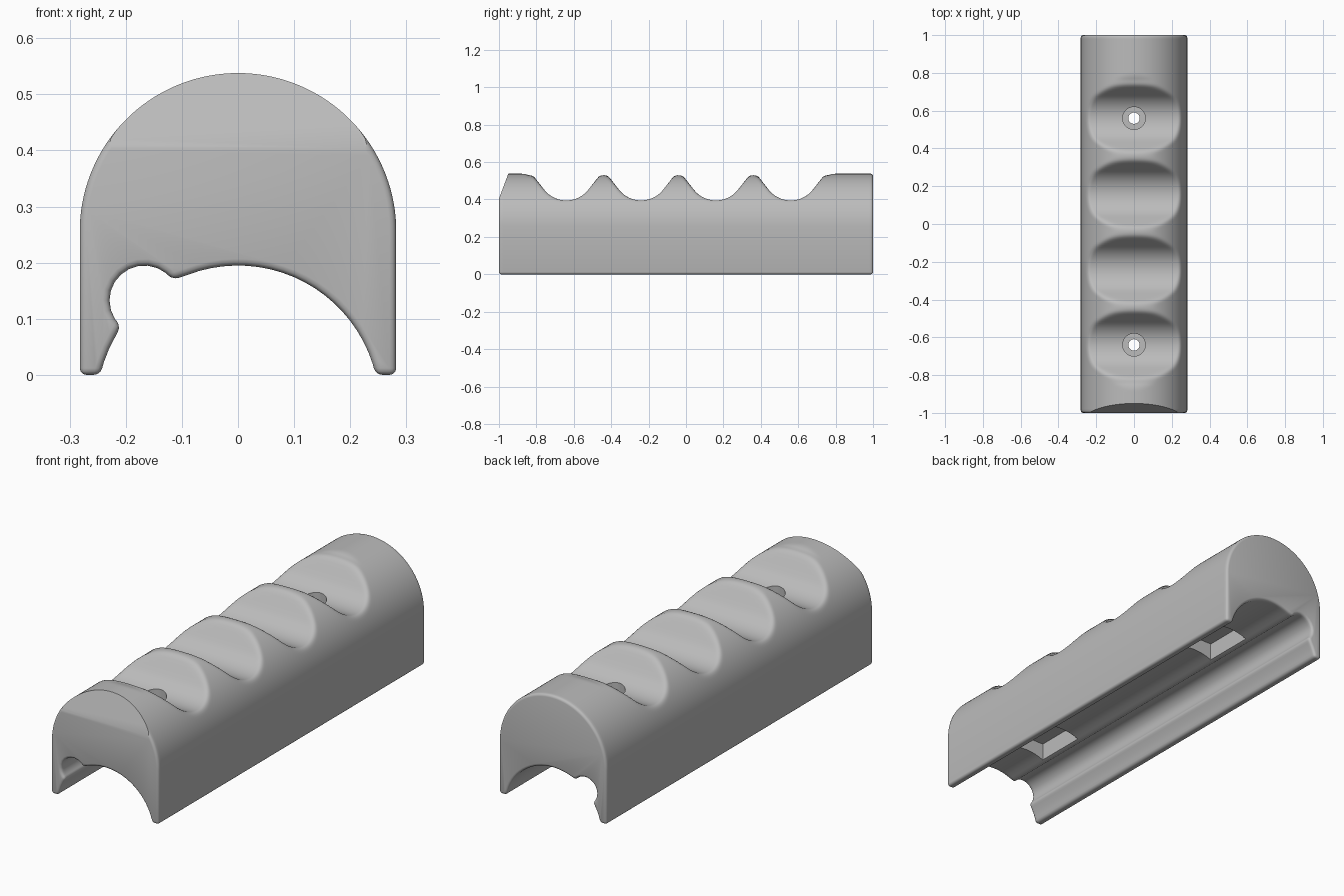
import bpy, bmesh, math
from mathutils import Vector

if "Cube" in bpy.data.objects:
    bpy.data.objects.remove(bpy.data.objects["Cube"], do_unlink=True)

HALF = 0.282      # half width and radius of the rounded top
SHOULDER = 0.256  # height where the sides become round
VALLEYS = [-0.64, -0.24, 0.16, 0.56]

grey = bpy.data.materials.new("plain grey")
grey.use_nodes = True
colour = (0.5, 0.5, 0.5, 1)
grey.diffuse_color = colour
grey.node_tree.nodes["Principled BSDF"].inputs["Base Color"].default_value = colour


def arc(cx, cz, r, start, end, steps):
    angles = [math.radians(start + (end - start) * i / steps) for i in range(steps + 1)]
    return [(cx + r * math.cos(a), cz + r * math.sin(a)) for a in angles]


def scallop_height(y):
    """Finger groove: round floor, straight flank, small round crest."""
    valley = min(VALLEYS, key=lambda v: abs(v - y))
    o = abs(y - valley)
    floor_r, crest_r, t = 0.15, 0.04, math.radians(52)
    flank = floor_r * math.sin(t)
    crest = 0.2 - crest_r * math.sin(t)
    z = 0.395
    if o < flank:
        return z + floor_r - math.sqrt(floor_r ** 2 - o * o)
    z += floor_r * (1 - math.cos(t))
    if o < crest:
        return z + (o - flank) * math.tan(t)
    z += (crest - flank) * math.tan(t)
    if o < 0.2:
        drop = math.sqrt(crest_r ** 2 - (0.2 - o) ** 2) - crest_r * math.cos(t)
        return z + drop
    return z + crest_r * (1 - math.cos(t)) + (o - 0.2) * 0.6


def soft_min(a, b, k=0.02):
    h = max(k - abs(a - b), 0) / k
    return min(a, b) - h * h * k / 4


# Cross-section: round top, arched underside and a side channel
profile = [(HALF, 0)] + arc(0, SHOULDER, HALF, 0, 180, 90) + [(-HALF, 0)]
profile += arc(0, -0.057, 0.252, 166.9, 150, 3)
profile += arc(-0.167, 0.133, 0.062, 228, 36, 12)
profile += arc(0, -0.057, 0.252, 111, 13.1, 20)

bm = bmesh.new()
front = [bm.verts.new((x, -1, z)) for x, z in profile]
back = [bm.verts.new((x, 1, z)) for x, z in profile]
bm.faces.new(front)
bm.faces.new(back[::-1])
n = len(profile)
for i in range(n):
    j = (i + 1) % n
    bm.faces.new((front[i], back[i], back[j], front[j]))
bmesh.ops.recalc_face_normals(bm, faces=bm.faces)

# Rounded rims and legs
sharp = [e for e in bm.edges if e.calc_face_angle(0) > math.radians(35)]
bmesh.ops.bevel(bm, geom=sharp, offset=0.012, segments=3, profile=0.5,
                affect='EDGES', clamp_overlap=False)

# Finger grooves pressed into the finely divided top
long_edges = [e for e in bm.edges if abs(e.verts[0].co.y - e.verts[1].co.y) > 1]
bmesh.ops.subdivide_edges(bm, edges=long_edges, cuts=200, use_grid_fill=True)
for v in bm.verts:
    if v.co.z > SHOULDER + 0.02:
        v.co.z = soft_min(v.co.z, scallop_height(v.co.y))

# Sloped cut on the front top
cut = bmesh.ops.bisect_plane(bm, geom=bm.verts[:] + bm.edges[:] + bm.faces[:],
                             plane_co=Vector((0, -1, 0.405)),
                             plane_no=Vector((0, -0.133, 0.05)), clear_outer=True)
rim = [g for g in cut["geom_cut"] if isinstance(g, bmesh.types.BMEdge)]
bmesh.ops.holes_fill(bm, edges=rim, sides=0)
bmesh.ops.recalc_face_normals(bm, faces=bm.faces)

mesh = bpy.data.meshes.new("grip_body")
bm.to_mesh(mesh)
bm.free()
body = bpy.data.objects.new("grip_body", mesh)
bpy.context.collection.objects.link(body)
mesh.materials.append(grey)


def carve(cutter):
    cutter.hide_render = True
    cutter.data.materials.append(grey)
    bpy.context.view_layer.objects.active = body
    mod = body.modifiers.new("carve", 'BOOLEAN')
    mod.operation = 'DIFFERENCE'
    mod.solver = 'EXACT'
    mod.object = cutter
    bpy.ops.object.modifier_apply(modifier=mod.name)
    bpy.data.objects.remove(cutter, do_unlink=True)


# Screw holes, screw head seats and pockets in the underside
for y in (VALLEYS[0], VALLEYS[-1]):
    for radius, low in ((0.03, 0.1), (0.06, 0.355)):
        bpy.ops.mesh.primitive_cylinder_add(vertices=40, radius=radius, depth=0.6 - low,
                                            location=(0, y, (0.6 + low) / 2))
        carve(bpy.context.object)
    bpy.ops.mesh.primitive_cube_add(size=1, location=(0, y, 0.16))
    pocket = bpy.context.object
    pocket.scale = (0.19, 0.25, 0.2)
    bpy.context.view_layer.update()
    carve(pocket)

bpy.ops.object.select_all(action='DESELECT')
body.select_set(True)
bpy.context.view_layer.objects.active = body
bpy.ops.object.shade_smooth_by_angle(angle=math.radians(35))
